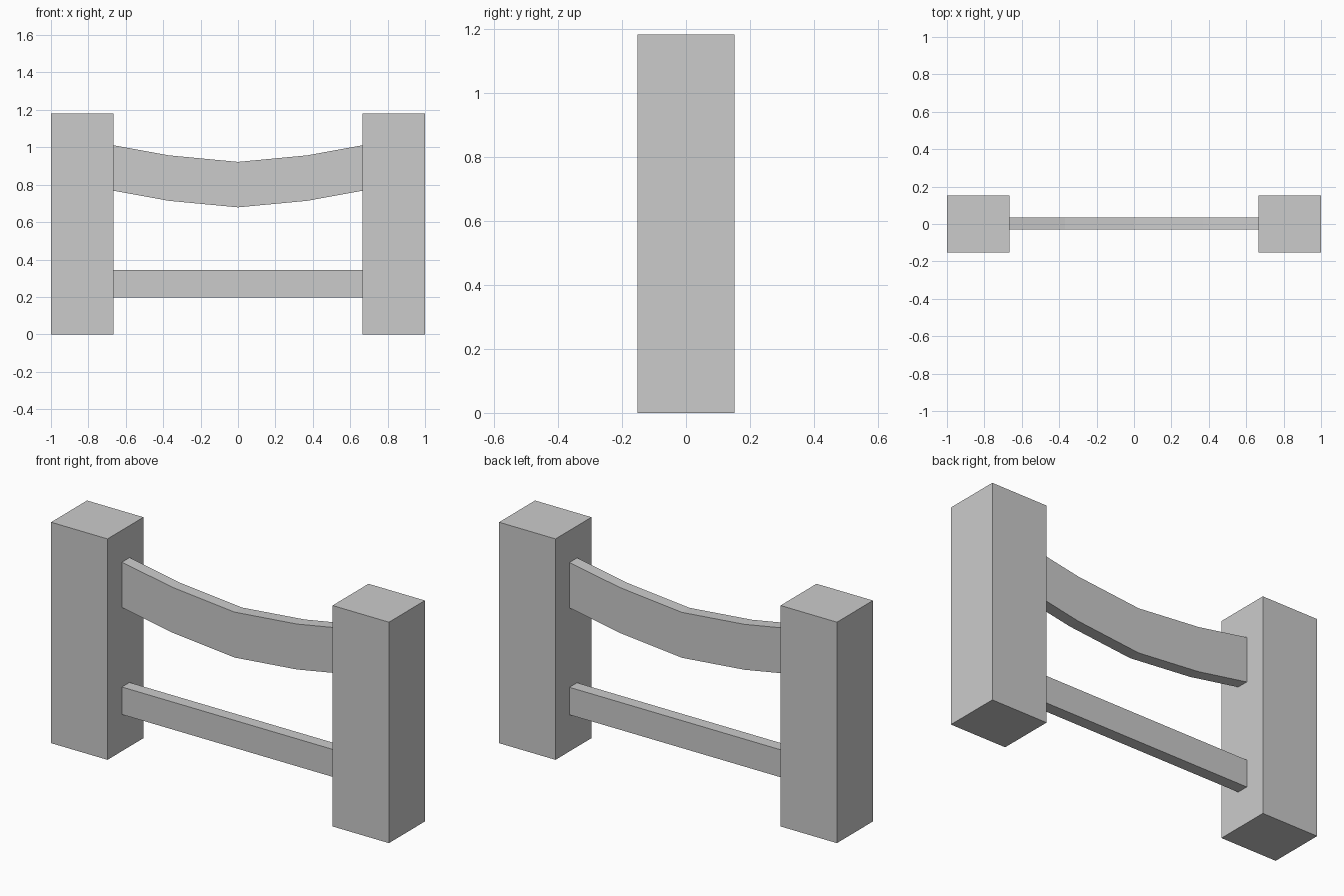
import bpy
import bmesh

cube = bpy.data.objects.get("Cube")
if cube:
    bpy.data.objects.remove(cube, do_unlink=True)

INNER = 0.666        # inner face of each post
POST_DEPTH = 0.152   # half depth of a post
RAIL_DEPTH = 0.032   # half thickness of a rail
RAIL_Y = 0.002

grey = bpy.data.materials.new("light_grey")
grey.use_nodes = True
colour = (0.6, 0.6, 0.6, 1)
grey.diffuse_color = colour
grey.node_tree.nodes["Principled BSDF"].inputs["Base Color"].default_value = colour


def extrude_profile(name, profile, y_mid, half_depth):
    """Extrude an x-z outline along y into a closed flat-shaded solid."""
    bm = bmesh.new()
    face = bm.faces.new([bm.verts.new((x, y_mid - half_depth, z)) for x, z in profile])
    result = bmesh.ops.extrude_face_region(bm, geom=[face])
    moved = [v for v in result["geom"] if isinstance(v, bmesh.types.BMVert)]
    bmesh.ops.translate(bm, verts=moved, vec=(0, 2 * half_depth, 0))
    bmesh.ops.recalc_face_normals(bm, faces=bm.faces)
    mesh = bpy.data.meshes.new(name)
    bm.to_mesh(mesh)
    bm.free()
    mesh.materials.append(grey)
    obj = bpy.data.objects.new(name, mesh)
    bpy.context.collection.objects.link(obj)
    return obj


def band(path, height):
    """Outline of a strip of constant height above a lower path."""
    return path + [(x, z + height) for x, z in reversed(path)]


# Square posts
for side, name in ((1, "left_post"), (-1, "right_post")):
    extrude_profile(name, band([(side * INNER, 0), (side, 0)], 1.182), 0, POST_DEPTH)

# Straight lower rail
extrude_profile("lower_rail", band([(-INNER, 0.196), (INNER, 0.196)], 0.147),
                RAIL_Y, RAIL_DEPTH)

# Sagging upper rail, mirrored about the middle
half = [(INNER, 0.768), (0.37, 0.714)]
sag = [(-x, z) for x, z in half] + [(0, 0.679)] + half[::-1]
extrude_profile("upper_rail", band(sag, 0.243), RAIL_Y, RAIL_DEPTH)
